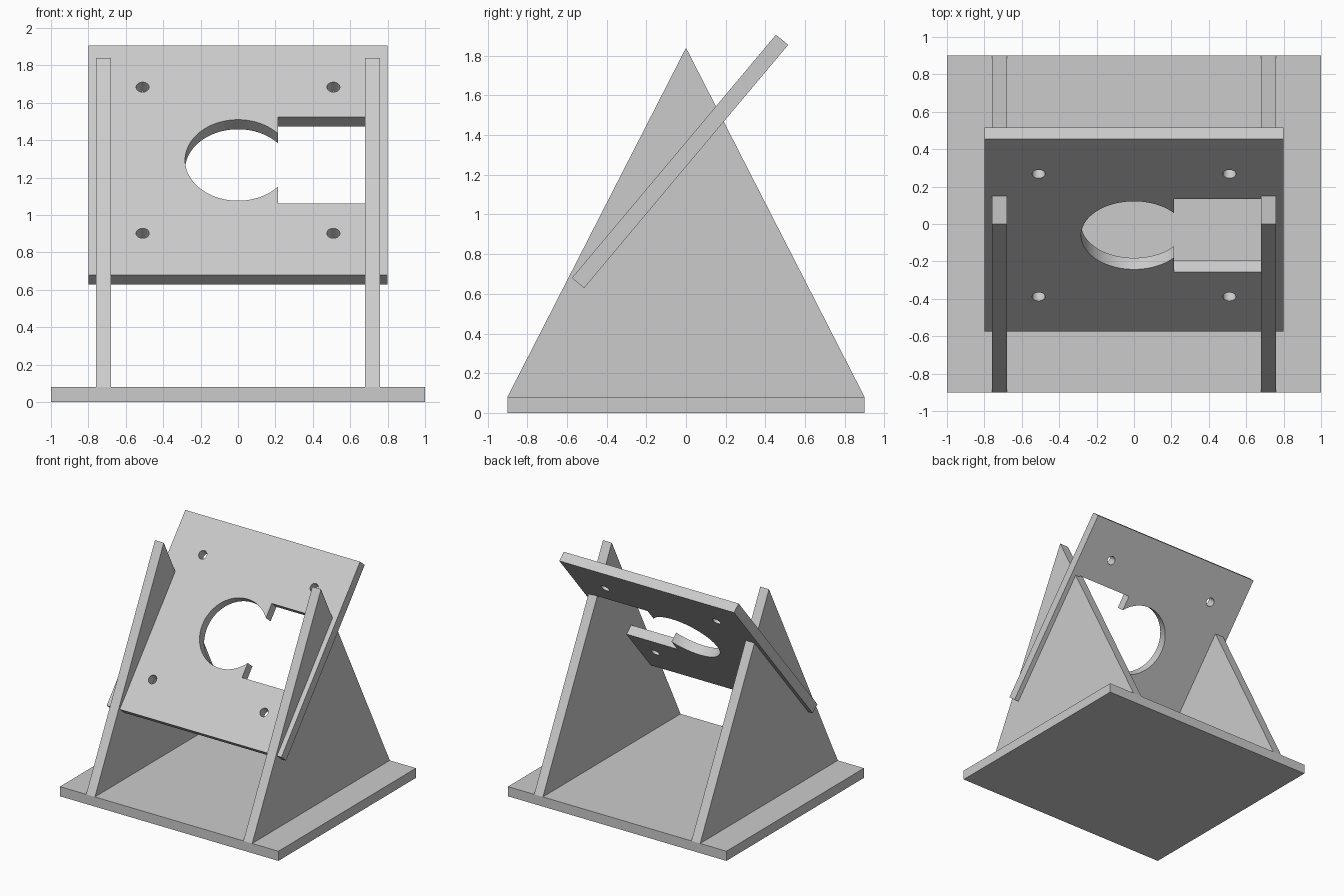
import bpy, bmesh, math

if "Cube" in bpy.data.objects:
    bpy.data.objects.remove(bpy.data.objects["Cube"])

grey = bpy.data.materials.new("light_grey")
grey.diffuse_color = (0.6, 0.6, 0.6, 1)
grey.use_nodes = True
grey.node_tree.nodes["Principled BSDF"].inputs["Base Color"].default_value = grey.diffuse_color


def prism(name, outline, depth, location, rotation):
    """Extrude closed 2D loops (outer edge first, then holes) into a solid plate."""
    curve = bpy.data.curves.new(name, 'CURVE')
    curve.dimensions = '2D'
    curve.fill_mode = 'BOTH'
    curve.extrude = depth / 2
    for loop in outline:
        spline = curve.splines.new('POLY')
        spline.points.add(len(loop) - 1)
        for point, (x, y) in zip(spline.points, loop):
            point.co = (x, y, 0, 1)
        spline.use_cyclic_u = True
    obj = bpy.data.objects.new(name, curve)
    bpy.context.collection.objects.link(obj)
    obj.location, obj.rotation_euler = location, rotation
    bpy.ops.object.select_all(action='DESELECT')
    obj.select_set(True)
    bpy.context.view_layer.objects.active = obj
    bpy.ops.object.convert(target='MESH')
    obj = bpy.context.object
    # Weld caps to walls
    bm = bmesh.new()
    bm.from_mesh(obj.data)
    bmesh.ops.remove_doubles(bm, verts=bm.verts, dist=0.0005)
    bmesh.ops.recalc_face_normals(bm, faces=bm.faces)
    bm.to_mesh(obj.data)
    bm.free()
    obj.data.materials.clear()
    obj.data.materials.append(grey)
    bpy.ops.object.shade_smooth_by_angle(angle=math.radians(30))
    return obj


def rect(w, h):
    return [(-w, -h), (w, -h), (w, h), (-w, h)]


def arc(cx, cy, r, start, end, n):
    return [(cx + r * math.cos(start + (end - start) * i / n),
             cy + r * math.sin(start + (end - start) * i / n)) for i in range(n + 1)]


T = 0.08  # sheet thickness

# Base plate
prism("base", [rect(1.0, 0.9)], T, (0, 0, T / 2), (0, 0, 0))

# Two triangular side supports, standing on the base
triangle = [(-0.9, 0), (0.9, 0), (0, 1.76)]
for side, label in ((-1, "left"), (1, "right")):
    prism(label + "_support", [triangle], T, (side * 0.72, 0, T),
          (math.pi / 2, 0, math.pi / 2))

# Tilted mounting plate with a round opening joined to a side slot
R, SLOT_X, SLOT_H = 0.283, 0.215, 0.303
a = math.acos(SLOT_X / R)
opening = arc(0, 0, R, a, 2 * math.pi - a, 56) + [
    (SLOT_X, -SLOT_H), (0.72, -SLOT_H), (0.72, SLOT_H), (SLOT_X, SLOT_H)]
# Four screw holes
holes = [arc(sx * 0.51, sy * 0.51, 0.035, 0, 2 * math.pi * 23 / 24, 23)
         for sx in (-1, 1) for sy in (-1, 1)]
prism("mounting_plate", [rect(0.8, 0.8), opening] + holes, T,
      (0, -0.03, 1.2675), (math.radians(50), 0, 0))
